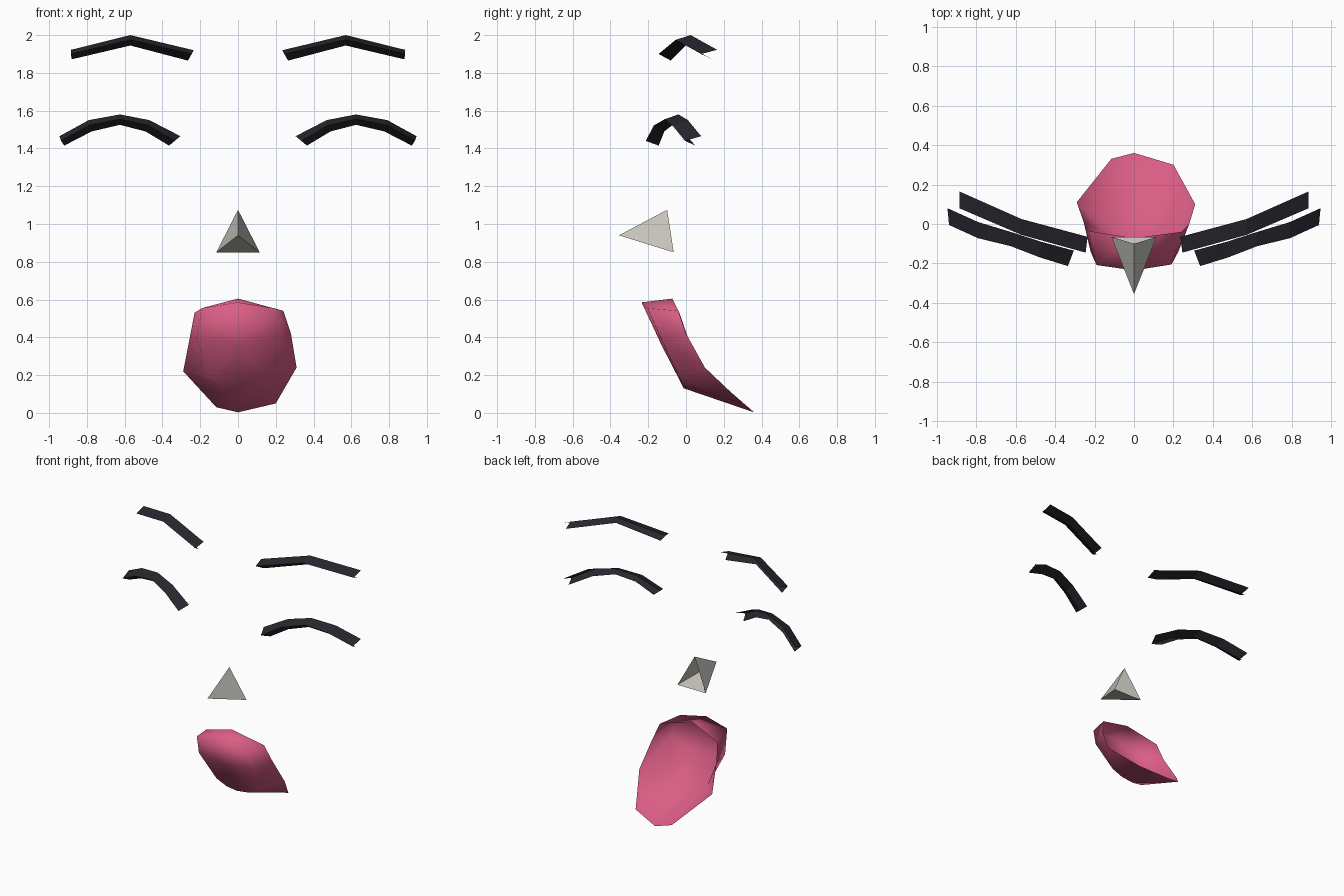
import bpy


def material(name, rgb):
    m = bpy.data.materials.new(name)
    m.diffuse_color = (*rgb, 1)
    return m


CHARCOAL = material("charcoal", (0.020, 0.020, 0.027))
GREY = material("warm grey", (0.55, 0.54, 0.49))
PINK = material("pink", (0.70, 0.11, 0.235))


def build(name, verts, faces, mat, smooth=False):
    me = bpy.data.meshes.new(name)
    me.from_pydata(verts, [], faces)
    me.materials.append(mat)
    me.polygons.foreach_set("use_smooth", [smooth] * len(faces))
    me.update()
    ob = bpy.data.objects.new(name, me)
    bpy.context.collection.objects.link(ob)
    return ob


def arched_strip(name, stations):
    """Open V-section strip: each station is (back top, front, bottom)."""
    verts = [p for s in stations for p in s]
    faces = []
    for i in range(len(stations) - 1):
        a, b = 3 * i, 3 * i + 3
        faces += [(a, a + 1, b + 1, b), (a + 1, a + 2, b + 2, b + 1)]
    ob = build(name, verts, faces, CHARCOAL)
    ob.modifiers.new("mirror", 'MIRROR').use_mirror_merge = False


# Eyebrows: one bend in the middle, swept back at the sides
arched_strip("eyebrows", [
    ((.235, -.065, 1.92), (.245, -.145, 1.90), (.265, -.08, 1.865)),
    ((.57, .025, 2.0), (.57, -.055, 1.975), (.57, 0, 1.945)),
    ((.885, .165, 1.922), (.885, .08, 1.90), (.88, .14, 1.872)),
])

# Upper eyelids: rounder arch
arched_strip("eyelids", [
    ((.305, -.135, 1.465), (.335, -.213, 1.44), (.365, -.145, 1.415)),
    ((.47, -.09, 1.55), (.475, -.17, 1.522), (.49, -.115, 1.49)),
    ((.625, -.04, 1.58), (.625, -.112, 1.555), (.625, -.07, 1.525)),
    ((.79, .01, 1.55), (.79, -.072, 1.522), (.775, -.02, 1.49)),
    ((.945, .08, 1.465), (.937, -.005, 1.44), (.92, .05, 1.415)),
])

# Nose: three flat faces, open at the back
build("nose",
      [(0, -.355, .94), (0, -.1, 1.075), (-.115, -.065, .85), (.115, -.065, .85)],
      [(0, 1, 2), (0, 3, 1), (0, 2, 3)], GREY)

# Mouth: shallow cup, open at the back, with a slightly uneven rim
rim = [(0, -.072, .605), (-.23, -.035, .53), (-.255, .01, .40), (-.29, .11, .22),
       (-.115, .33, .03), (0, .36, .003), (.2, .30, .05), (.31, .10, .24),
       (.28, .0, .42), (.24, -.04, .54)]
front = [(0, -.235, .585), (-.19, -.208, .555), (-.22, -.14, .40), (-.15, -.035, .19),
         (-.08, -.018, .145), (0, -.012, .13), (.09, -.018, .145), (.16, -.035, .19),
         (.225, -.14, .41), (.19, -.205, .555)]
n = len(rim)
faces = [(i, (i + 1) % n, n + (i + 1) % n, n + i) for i in range(n)]
faces += [(n + i, n + (i + 1) % n, 2 * n) for i in range(n)]
build("mouth", rim + front + [(0, -.13, .36)], faces, PINK, smooth=True)
